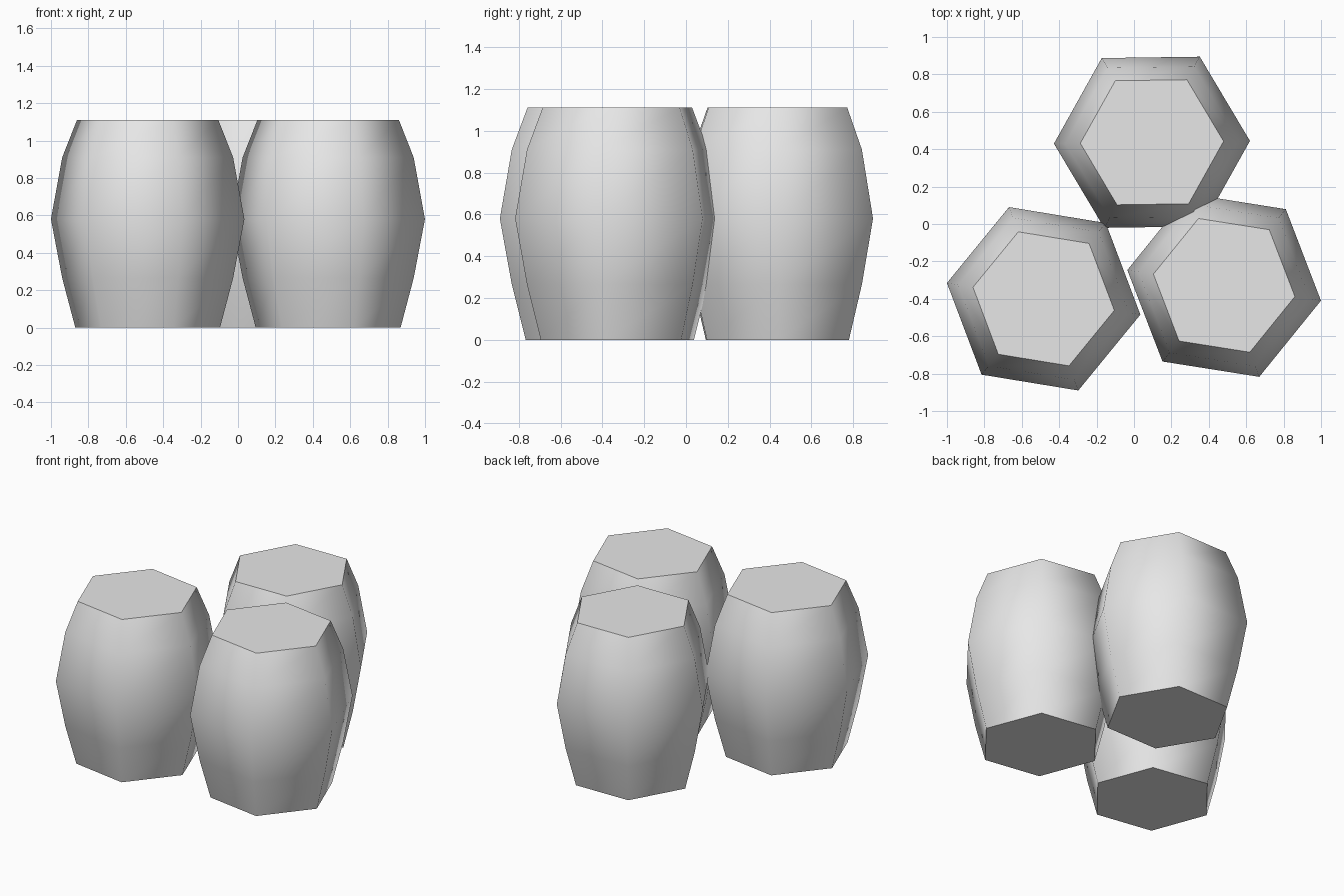
import bpy
import bmesh
from math import cos, sin, pi, radians

cube = bpy.data.objects.get("Cube")
if cube:
    bpy.data.objects.remove(cube, do_unlink=True)

SIDES = 6
# Barrel profile: (radius, height)
PROFILE = [(0.392, 0.0), (0.463, 0.265), (0.524, 0.58), (0.463, 0.91), (0.383, 1.11)]

# Single plain colour
grey = bpy.data.materials.new("light_grey")
color = (0.8, 0.8, 0.8, 1.0)
grey.use_nodes = True
grey.diffuse_color = color
grey.node_tree.nodes["Principled BSDF"].inputs["Base Color"].default_value = color


def make_barrel(name, x, y, turn):
    """Six-sided bulging barrel with flat ends, smooth round the sides."""
    bm = bmesh.new()
    rings = [[bm.verts.new((r * cos(2 * pi * i / SIDES), r * sin(2 * pi * i / SIDES), z))
              for i in range(SIDES)] for r, z in PROFILE]
    for low, high in zip(rings, rings[1:]):
        for i in range(SIDES):
            j = (i + 1) % SIDES
            bm.faces.new((low[i], low[j], high[j], high[i]))
    bm.faces.new(rings[0][::-1])
    bm.faces.new(rings[-1])
    mesh = bpy.data.meshes.new(name)
    bm.to_mesh(mesh)
    bm.free()
    mesh.materials.append(grey)
    obj = bpy.data.objects.new(name, mesh)
    obj.location = (x, y, 0)
    obj.rotation_euler.z = radians(turn)
    bpy.context.collection.objects.link(obj)
    return obj


barrels = [
    make_barrel("back_barrel", 0.096, 0.437, 0.8),
    make_barrel("front_right_barrel", -0.483, -0.4, -9.3),
    make_barrel("front_left_barrel", 0.482, -0.328, -9.0),
]

# Smooth sides, crisp end rims
bpy.ops.object.select_all(action="DESELECT")
for barrel in barrels:
    barrel.select_set(True)
bpy.context.view_layer.objects.active = barrels[0]
bpy.ops.object.shade_smooth_by_angle(angle=radians(65))
